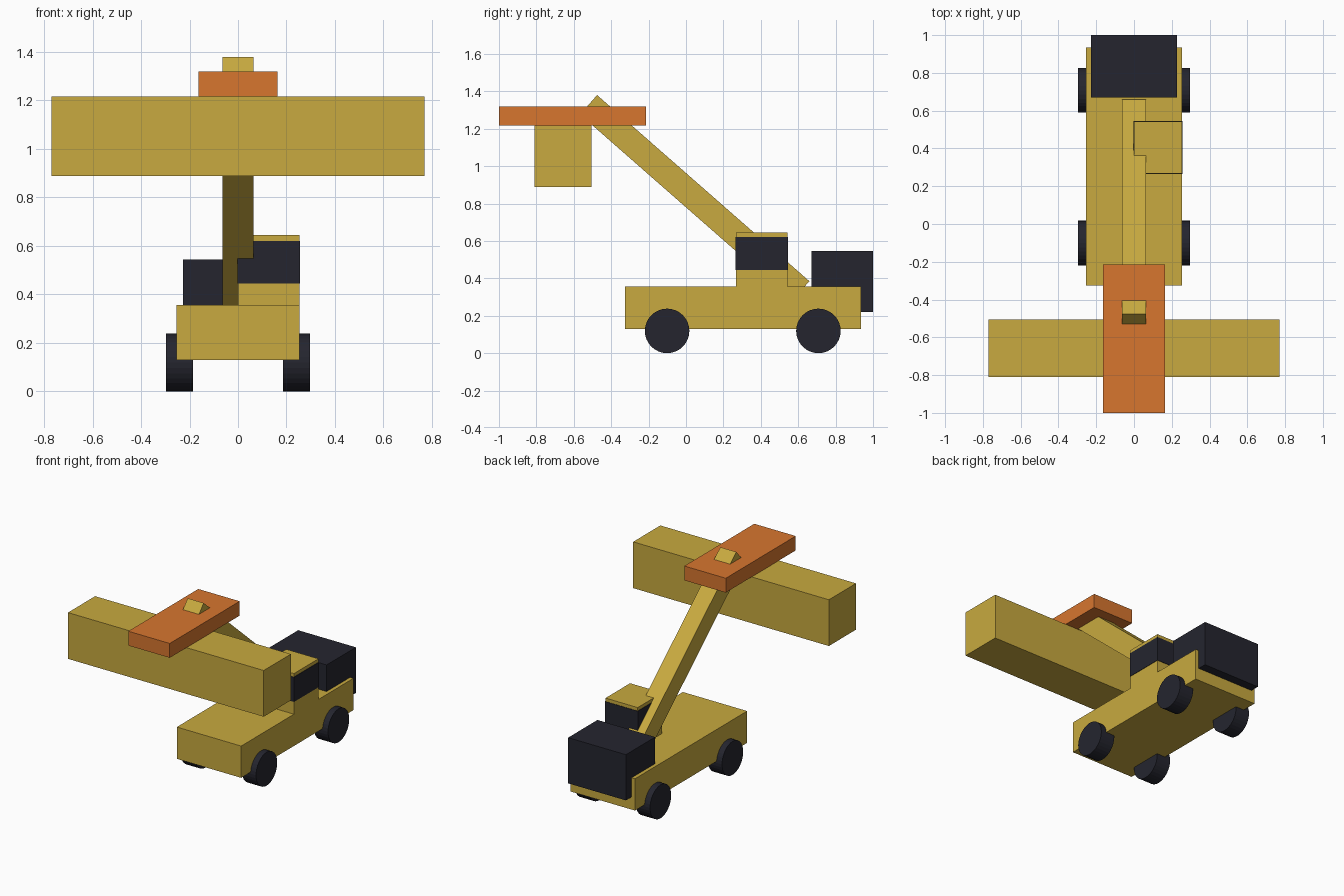
import bpy
import math
from mathutils import Vector

cube = bpy.data.objects.get("Cube")
if cube:
    bpy.data.objects.remove(cube, do_unlink=True)


def material(name, rgb):
    mat = bpy.data.materials.new(name)
    mat.use_nodes = True
    mat.diffuse_color = (*rgb, 1)
    mat.node_tree.nodes["Principled BSDF"].inputs["Base Color"].default_value = (*rgb, 1)
    return mat


yellow = material("machine yellow", (0.58, 0.40, 0.05))
orange = material("safety orange", (0.68, 0.18, 0.028))
dark = material("dark rubber", (0.018, 0.0185, 0.028))


def finish(obj, name, mat):
    obj.name = name
    obj.data.name = name
    obj.data.materials.append(mat)
    return obj


def box(name, mat, xs, ys, zs):
    """Box spanning the given ranges on each axis."""
    spans = (xs, ys, zs)
    bpy.ops.mesh.primitive_cube_add(size=1, location=[(a + b) / 2 for a, b in spans])
    obj = bpy.context.object
    size = Vector([b - a for a, b in spans])
    for v in obj.data.vertices:
        v.co = v.co * size
    return finish(obj, name, mat)


def wheel(name, x, y, radius=0.119, width=0.111):
    bpy.ops.mesh.primitive_cylinder_add(vertices=32, radius=radius, depth=width,
                                        location=(x, y, radius),
                                        rotation=(0, math.pi / 2, 0))
    return finish(bpy.context.object, name, dark)


# Truck body and rear engine housing
box("chassis", yellow, (-0.253, 0.253), (-0.326, 0.935), (0.13, 0.356))
box("engine_housing", dark, (-0.227, 0.227), (0.671, 1.0), (0.22, 0.545))

# Cab on the left side, with a wraparound window band
box("cab", yellow, (0, 0.253), (0.267, 0.543), (0.34, 0.645))
e = 0.003
box("cab_windows", dark, (-e, 0.253 + e), (0.267 - e, 0.543 + e), (0.445, 0.621))

# Wheels
for end, y in (("front", -0.101), ("rear", 0.708)):
    for side, sign in (("left", 1), ("right", -1)):
        wheel(f"{end}_{side}_wheel", sign * 0.2405, y)

# Sloping boom running from the rear deck up to the platform
foot = Vector((0, 0.614, 0.333))
tip = Vector((0, -0.521, 1.328))
axis = tip - foot
half = axis.length / 2
boom = box("boom", yellow, (-0.063, 0.063), (-half, half), (-0.069, 0.069))
boom.location = (foot + tip) / 2
boom.rotation_euler.x = math.atan2(-axis.z, -axis.y)

# Boom head and the wide crossbeam hanging below it
box("head_plate", orange, (-0.163, 0.163), (-1.0, -0.214), (1.217, 1.319))
box("crossbeam", yellow, (-0.77, 0.77), (-0.811, -0.506), (0.888, 1.217))
